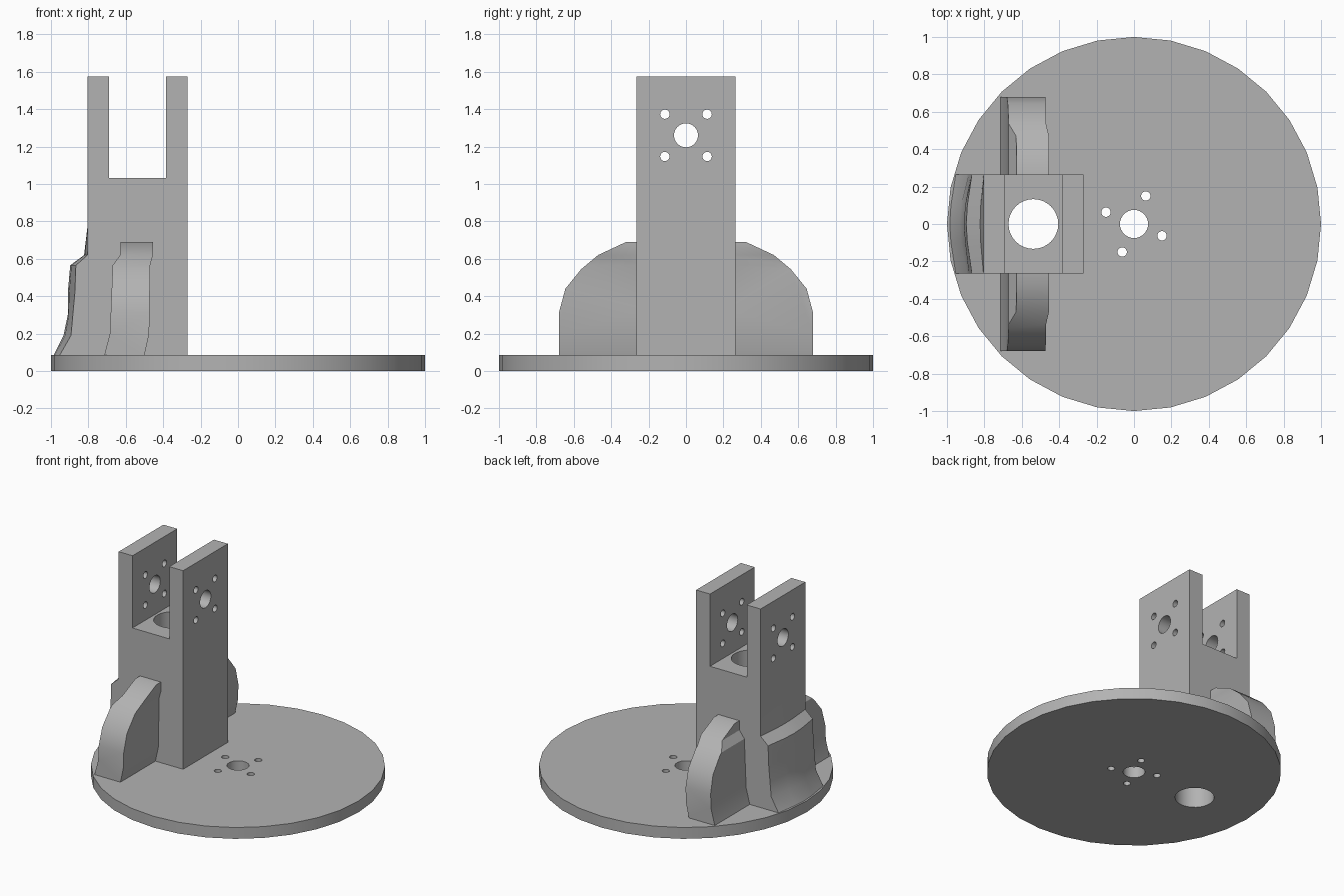
import bpy
import bmesh
from math import radians
from mathutils import Matrix, Vector

default = bpy.data.objects.get("Cube")
if default:
    bpy.data.objects.remove(default, do_unlink=True)

GREY = (0.45, 0.45, 0.45, 1)
grey = bpy.data.materials.new("plain grey")
grey.use_nodes = True
grey.diffuse_color = GREY
grey.node_tree.nodes["Principled BSDF"].inputs["Base Color"].default_value = GREY


def make_object(name, bm):
    bmesh.ops.recalc_face_normals(bm, faces=bm.faces)
    mesh = bpy.data.meshes.new(name)
    bm.to_mesh(mesh)
    bm.free()
    mesh.materials.append(grey)
    obj = bpy.data.objects.new(name, mesh)
    bpy.context.collection.objects.link(obj)
    return obj


def extrude_profile(name, points, offset):
    """Closed outline pushed along an offset."""
    bm = bmesh.new()
    face = bm.faces.new([bm.verts.new(p) for p in points])
    moved = bmesh.ops.extrude_face_region(bm, geom=[face])["geom"]
    bmesh.ops.translate(bm, vec=Vector(offset),
                        verts=[v for v in moved if isinstance(v, bmesh.types.BMVert)])
    return make_object(name, bm)


def cylinder(name, centre, radius, depth, axis="Z", sides=32):
    turn = Matrix.Rotation(radians(90), 4, "Y") if axis == "X" else Matrix()
    bm = bmesh.new()
    bmesh.ops.create_cone(bm, cap_ends=True, segments=sides, radius1=radius,
                          radius2=radius, depth=depth,
                          matrix=Matrix.Translation(centre) @ turn)
    return make_object(name, bm)


def boolean(obj, other, operation="DIFFERENCE"):
    """Apply a boolean and throw the cutter away."""
    other.hide_render = True
    mod = obj.modifiers.new("cut", "BOOLEAN")
    mod.operation, mod.solver, mod.object = operation, "EXACT", other
    bpy.context.view_layer.objects.active = obj
    bpy.ops.object.modifier_apply(modifier=mod.name)
    bpy.data.objects.remove(other, do_unlink=True)


def smooth(obj, angle=30):
    bpy.ops.object.select_all(action="DESELECT")
    obj.select_set(True)
    bpy.context.view_layer.objects.active = obj
    bpy.ops.object.shade_smooth_by_angle(angle=radians(angle))


BASE_TOP = 0.085
TOWER_X = -0.538
HALF_Y = 0.265

# Round base plate with a shaft hole, four screw holes and the cable bore
base = cylinder("base_plate", (0, 0, BASE_TOP / 2), 1, BASE_TOP)
boolean(base, cylinder("cutter", (0, 0, 0), 0.075, 1))
for x, y in ((0.063, 0.15), (-0.15, 0.063), (-0.063, -0.15), (0.15, -0.063)):
    boolean(base, cylinder("cutter", (x, y, 0), 0.025, 1, sides=20))
boolean(base, cylinder("cutter", (TOWER_X, 0, 0), 0.133, 1))
smooth(base)

# Forked tower
fork = [(-0.805, BASE_TOP), (-0.27, BASE_TOP), (-0.27, 1.575), (-0.385, 1.575),
        (-0.385, 1.033), (-0.69, 1.033), (-0.69, 1.575), (-0.805, 1.575)]
tower = extrude_profile("forked_tower", [(x, -HALF_Y, z) for x, z in fork],
                        (0, 2 * HALF_Y, 0))
boolean(tower, cylinder("cutter", (TOWER_X, 0, 0.6), 0.133, 1.4))
boolean(tower, cylinder("cutter", (TOWER_X, 0, 1.26), 0.064, 1, "X"))
for y in (-0.113, 0.113):
    for z in (-0.113, 0.113):
        boolean(tower, cylinder("cutter", (TOWER_X, y, 1.26 + z), 0.025, 1, "X", 20))
smooth(tower)

# Side buttresses: stepped front outline intersected with a rounded side outline
step = [(-0.715, BASE_TOP), (-0.5, BASE_TOP), (-0.475, 0.2), (-0.47, 0.565),
        (-0.455, 0.62), (-0.455, 0.8), (-0.625, 0.8), (-0.63, 0.62),
        (-0.67, 0.565), (-0.685, 0.2)]
arch = [(0.2, 0), (0.68, 0), (0.68, 0.31), (0.645, 0.44), (0.56, 0.545),
        (0.47, 0.62), (0.32, 0.69), (0.2, 0.69)]
for side, label in ((1, "back"), (-1, "front")):
    fin = extrude_profile(label + "_buttress", [(x, side * 0.2, z) for x, z in step],
                          (0, side * 0.6, 0))
    rounded = extrude_profile("cutter", [(-1, side * y, z) for y, z in arch], (1, 0, 0))
    boolean(fin, rounded, "INTERSECT")
    smooth(fin)

# Outer buttress: rows of (height, edge x, bulge at the middle)
rows = [(BASE_TOP, -0.953, 0.032), (0.19, -0.893, 0.04), (0.3, -0.883, 0.027),
        (0.42, -0.872, 0.038), (0.565, -0.867, 0.03), (0.62, -0.805, 0.018),
        (0.77, -0.803, 0.002)]
columns = [(-HALF_Y, 0), (-0.1, 0.8), (0, 1), (0.1, 0.8), (HALF_Y, 0)]
bm = bmesh.new()
loops = []
for z, edge, bulge in rows:
    ring = [bm.verts.new((edge - bulge * k, y, z)) for y, k in columns]
    ring += [bm.verts.new((-0.75, y, z)) for y in (HALF_Y, -HALF_Y)]
    loops.append(ring)
for low, high in zip(loops, loops[1:]):
    for i in range(len(low)):
        j = (i + 1) % len(low)
        bm.faces.new((low[i], low[j], high[j], high[i]))
bm.faces.new(loops[0])
bm.faces.new(loops[-1])
smooth(make_object("outer_buttress", bm))
